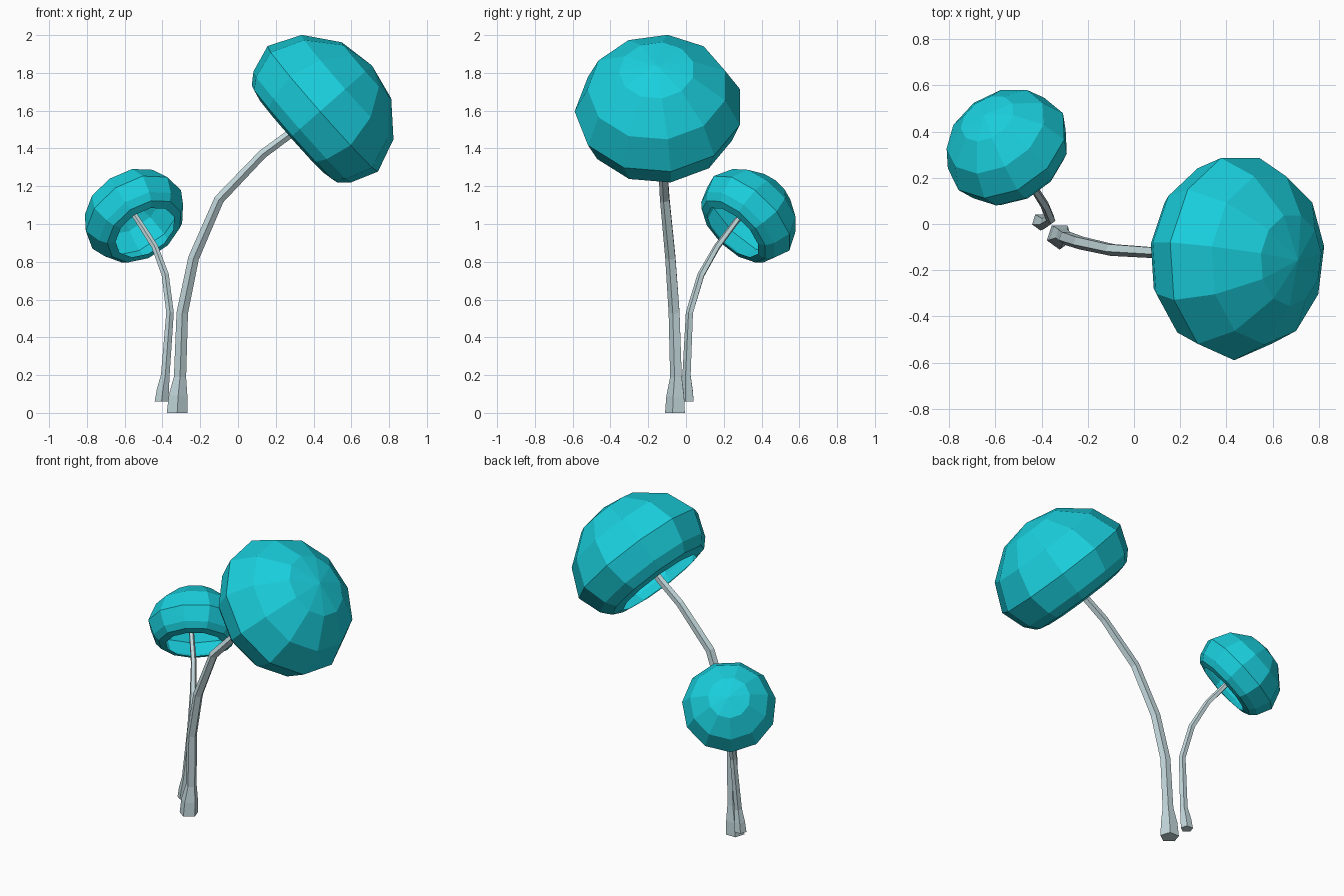
import bpy, bmesh, math
from mathutils import Vector

if "Cube" in bpy.data.objects:
    bpy.data.objects.remove(bpy.data.objects["Cube"])


def material(name, color):
    m = bpy.data.materials.new(name)
    m.diffuse_color = color
    m.use_nodes = True
    m.node_tree.nodes["Principled BSDF"].inputs["Base Color"].default_value = m.diffuse_color
    return m


teal = material("cap_teal", (0.01, 0.62, 0.72, 1))
pale = material("stalk_pale", (0.55, 0.69, 0.72, 1))


def loft(name, rings, sides, mat, close_start=False):
    """Skin flat-shaded rings given as (centre, normal, radius); radius 0 makes a tip."""
    bm = bmesh.new()
    prev = None
    for centre, normal, radius in rings:
        n = normal.normalized()
        u = Vector((0, -1, 0))
        u = (u - n * u.dot(n)).normalized()
        v = n.cross(u)
        if radius == 0:
            tip = bm.verts.new(centre)
            for i in range(sides):
                bm.faces.new((prev[i], prev[(i + 1) % sides], tip))
            break
        ring = []
        for i in range(sides):
            a = 2 * math.pi * i / sides
            ring.append(bm.verts.new(centre + radius * (u * math.cos(a) + v * math.sin(a))))
        if prev:
            for i in range(sides):
                j = (i + 1) % sides
                bm.faces.new((prev[i], prev[j], ring[j], ring[i]))
        elif close_start:
            bm.faces.new(ring[::-1])
        prev = ring
    me = bpy.data.meshes.new(name)
    bm.to_mesh(me)
    bm.free()
    me.materials.append(mat)
    ob = bpy.data.objects.new(name, me)
    bpy.context.collection.objects.link(ob)
    return ob


# Cap profile: (distance along axis, radius), turned-in lip to apex
PROFILE = [(-0.215, 0.275), (-0.20, 0.345), (-0.145, 0.395), (0, 0.447),
           (0.175, 0.372), (0.31, 0.2), (0.35, 0)]


def mushroom(name, cap_centre, cap_axis, scale, path):
    c, ax = Vector(cap_centre), Vector(cap_axis).normalized()
    loft(name + "_cap", [(c + ax * h * scale, ax, r * scale) for h, r in PROFILE], 11, teal)
    # Stalk follows the path and ends inside the top of the hollow cap
    pts = [(Vector(p[:3]), p[3]) for p in path]
    pts.append((c + ax * 0.33 * scale, pts[-1][1]))
    rings = []
    for i, (p, r) in enumerate(pts):
        a, b = pts[max(i - 1, 0)][0], pts[min(i + 1, len(pts) - 1)][0]
        t = Vector((0, 0, 1)) if i == 0 else (b - a)
        rings.append((p, t, r))
    loft(name + "_stalk", rings, 5, pale, close_start=True)


# Stalk points: x, y, z, radius
mushroom("large_mushroom", (0.447, -0.143, 1.608), (0.75, -0.04, 0.66), 1.0, [
    (-0.322, -0.053, 0.0, 0.058), (-0.317, -0.052, 0.09, 0.052), (-0.307, -0.05, 0.19, 0.034),
    (-0.295, -0.06, 0.53, 0.032), (-0.235, -0.08, 0.82, 0.030), (-0.10, -0.11, 1.13, 0.028),
    (0.13, -0.125, 1.37, 0.025), (0.28, -0.135, 1.48, 0.024)])
mushroom("small_mushroom", (-0.55, 0.334, 1.045), (-0.43, 0.62, 0.65), 0.635, [
    (-0.405, 0.01, 0.06, 0.038), (-0.398, 0.008, 0.12, 0.034), (-0.385, 0.005, 0.20, 0.024),
    (-0.36, 0.02, 0.53, 0.021), (-0.385, 0.08, 0.73, 0.020), (-0.44, 0.165, 0.88, 0.018),
    (-0.53, 0.27, 1.02, 0.016)])
